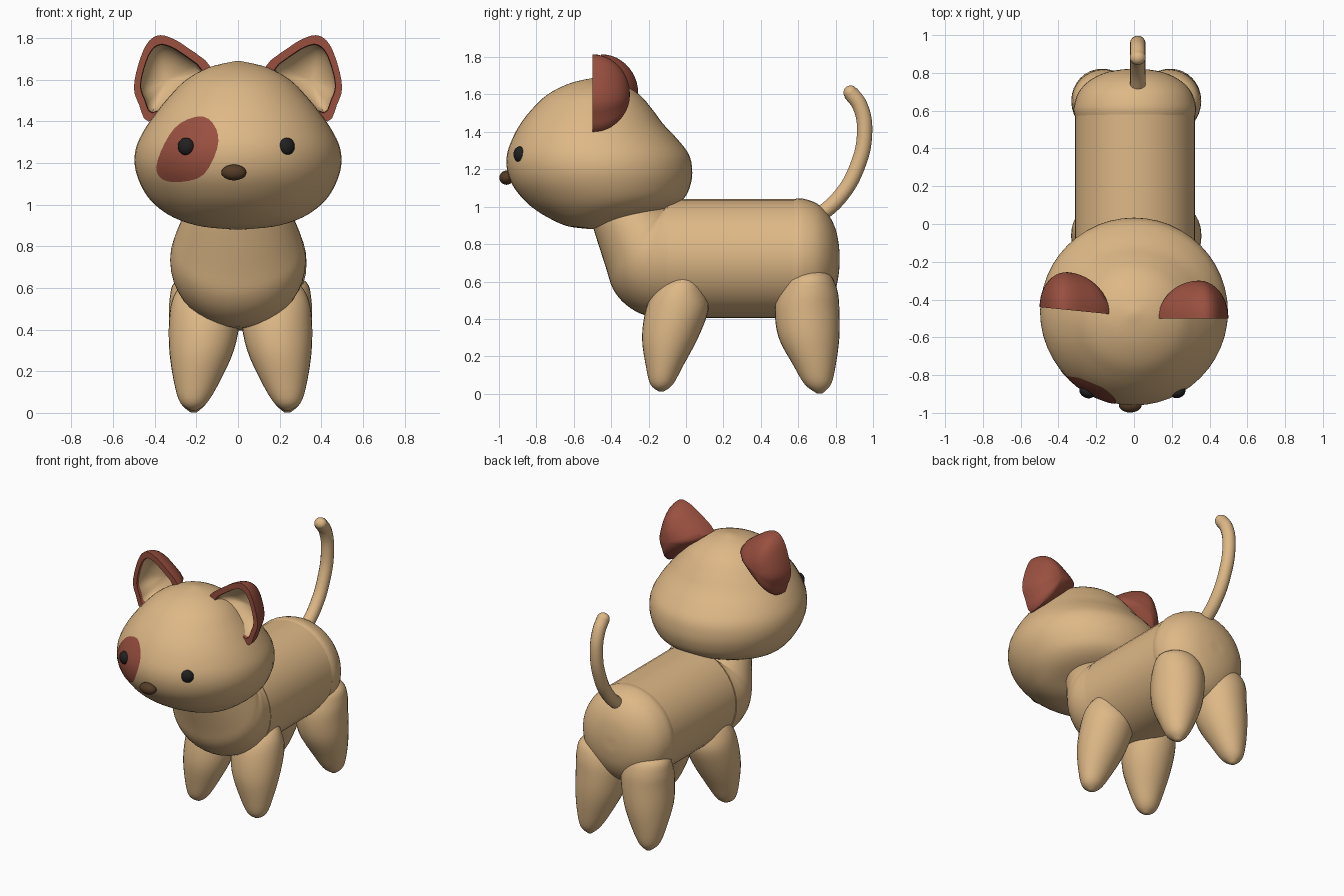
import bpy, bmesh, math
from mathutils import Vector
from mathutils.bvhtree import BVHTree

if "Cube" in bpy.data.objects:
    bpy.data.objects.remove(bpy.data.objects["Cube"])


def mat(name, *rgb):
    m = bpy.data.materials.new(name)
    m.diffuse_color = (*rgb, 1)
    m.use_nodes = True
    m.node_tree.nodes["Principled BSDF"].inputs["Base Color"].default_value = m.diffuse_color
    return m


TAN = mat("tan", 0.73, 0.48, 0.24)
RED = mat("rust", 0.32, 0.08, 0.05)
DARK = mat("dark", 0.015, 0.015, 0.015)
BROWN = mat("brown", 0.09, 0.045, 0.02)


def finish(name, rings, material, cap_start=True, cap_end=True, fix=True):
    """Bridge a list of equal point rings into a smooth object."""
    bm = bmesh.new()
    vs = [[bm.verts.new(p) for p in r] for r in rings]
    n = len(vs[0])
    for a, b in zip(vs, vs[1:]):
        for i in range(n):
            j = (i + 1) % n
            bm.faces.new((a[i], a[j], b[j], b[i]))
    if cap_start:
        bm.faces.new(vs[0][::-1])
    if cap_end:
        bm.faces.new(vs[-1])
    if fix:
        bmesh.ops.recalc_face_normals(bm, faces=bm.faces)
    me = bpy.data.meshes.new(name)
    bm.to_mesh(me)
    bm.free()
    ob = bpy.data.objects.new(name, me)
    bpy.context.collection.objects.link(ob)
    me.materials.append(material)
    bpy.ops.object.select_all(action='DESELECT')
    ob.select_set(True)
    bpy.context.view_layer.objects.active = ob
    bpy.ops.object.shade_smooth_by_angle(angle=math.radians(45))
    return ob


def spline(pts, steps=4, closed=False):
    """Catmull-Rom resampling of tuples."""
    n, out = len(pts), []
    get = (lambda i: pts[i % n]) if closed else (lambda i: pts[min(max(i, 0), n - 1)])
    for i in range(n if closed else n - 1):
        p0, p1, p2, p3 = get(i - 1), get(i), get(i + 1), get(i + 2)
        for s in range(steps):
            t = s / steps
            out.append(tuple(0.5 * (2 * b + (c - a) * t + (2 * a - 5 * b + 4 * c - d) * t * t
                                    + (3 * b - a - 3 * c + d) * t ** 3)
                             for a, b, c, d in zip(p0, p1, p2, p3)))
    return out if closed else out + [tuple(pts[-1])]


def loft(name, rows, material=TAN, seg=40, smooth=True):
    """Each row is an ellipse: side-view ends (y0,z0)-(y1,z1), half width w, centre x."""
    rings = []
    for y0, z0, y1, z1, w, cx in (spline(rows) if smooth else rows):
        ring = []
        for i in range(seg):
            a = math.tau * i / seg
            k = (1 - math.cos(a)) / 2
            ring.append((cx + w * math.sin(a), y0 + (y1 - y0) * k, z0 + (z1 - z0) * k))
        rings.append(ring)
    return finish(name, rings, material)


# Head: horizontal rings (z, front y, back y, half width)
HEAD = [(.88, -.51, -.49, .01), (.895, -.63, -.42, .17), (.93, -.715, -.31, .29),
        (.98, -.80, -.12, .375), (1.04, -.87, -.015, .435), (1.12, -.93, .025, .478),
        (1.20, -.957, .033, .497), (1.28, -.957, .015, .488), (1.36, -.93, -.045, .45),
        (1.44, -.887, -.12, .395), (1.52, -.825, -.18, .33), (1.60, -.74, -.25, .25),
        (1.66, -.62, -.35, .14), (1.69, -.49, -.46, .015)]
head = loft("head", [(f, z, b, z, w, 0) for z, f, b, w in HEAD], seg=48)

# Body barrel, rounded rump and chest curving up into the neck
loft("body", [(-.1, .405, -.1, 1.04, .318, .005), (.63, .405, .63, 1.04, .318, .005)], smooth=False)
RUMP = [(.57, .318), (.62, .324), (.70, .297), (.76, .24), (.80, .16), (.818, .07), (.82, .01)]
loft("rump", [(y, .72 - r, y, .72 + r, r, .005) for y, r in RUMP])
loft("chest", [(-.1, .405, -.1, 1.04, .32, 0), (-.22, .42, -.1, 1.03, .325, 0),
               (-.32, .475, -.1, 1.02, .325, 0), (-.39, .56, -.1, 1.01, .315, 0),
               (-.43, .68, -.1, 1.005, .30, 0), (-.5, .90, -.1, 1.0, .26, 0),
               (-.53, 1.02, -.12, 1.02, .22, 0)])

# Legs: rings (z, front y, back y, half width, centre x)
FRONT = [(.012, -.145, -.12, .015, .225), (.05, -.19, -.07, .065, .225), (.15, -.215, -.015, .11, .21),
         (.30, -.235, .065, .155, .187), (.45, -.215, .12, .17, .173), (.55, -.17, .10, .155, .17),
         (.62, -.1, .07, .11, .17), (.67, -.02, .01, .02, .17)]
HIND = [(.002, .70, .73, .015, .225), (.05, .635, .775, .065, .225), (.15, .575, .80, .11, .21),
        (.30, .495, .82, .155, .187), (.45, .475, .82, .17, .173), (.55, .50, .81, .165, .175),
        (.63, .545, .775, .135, .18), (.68, .64, .70, .03, .18)]
for label, rows in (("front_leg", FRONT), ("hind_leg", HIND)):
    for side, s in (("left", -1), ("right", 1)):
        loft(f"{label}_{side}", [(f, z, b, z, w, s * x + .012) for z, f, b, w, x in rows], seg=32)

# Ears: hollow half shells, open to the front
EAR = spline([(.13, 1.66), (.25, 1.76), (.33, 1.805), (.39, 1.812), (.44, 1.77), (.48, 1.67),
              (.5, 1.56), (.475, 1.48), (.43, 1.40), (.3, 1.48), (.2, 1.57)], 3, True)


def ear_ring(s, scale, depth):
    cx, cz = .345, 1.60
    out = []
    for x, z in EAR:
        x, z = cx + (x - cx) * scale, cz + (z - cz) * scale
        y = -.5 + depth + (.025 + .1 * (x - .15) if s < 0 else 0)
        out.append((s * x, y, z))
    return out


for side, s in (("left", -1), ("right", 1)):
    angles = [math.radians(a) for a in range(0, 89, 8)] + [math.radians(89)]
    outer = [ear_ring(s, math.cos(a), .2 * math.sin(a)) for a in angles]
    finish(f"ear_{side}", [ear_ring(s, .78, .02)] + [ear_ring(s, .8, 0)] + outer, RED, cap_start=False)
    inner = [ear_ring(s, .79 * math.cos(a), .01 + .13 * math.sin(a)) for a in angles]
    lining = finish(f"ear_lining_{side}", inner, TAN, cap_start=False)
    if sum(p.normal.y * p.area for p in lining.data.polygons) > 0:
        lining.data.flip_normals()

# Eye patch: outline filled with rings laid on the head surface
bm = bmesh.new()
bm.from_mesh(head.data)
tree = BVHTree.FromBMesh(bm)
bm.free()
PATCH = spline([(-.393, 1.18), (-.35, 1.30), (-.28, 1.39), (-.17, 1.425), (-.105, 1.365),
                (-.1, 1.27), (-.165, 1.145), (-.27, 1.11), (-.36, 1.12)], 3, True)
rings = []
for k in (1, .85, .7, .55, .4, .25, .1):
    ring = []
    for x, z in PATCH:
        hit, nor, _, _ = tree.ray_cast(Vector((-.24 + (x + .24) * k, -2, 1.265 + (z - 1.265) * k)),
                                       Vector((0, 1, 0)))
        ring.append(hit + Vector((0, -1, 0)) * .005)
    rings.append(ring)
patch = finish("eye_patch", rings, RED, cap_start=False)
if sum(p.normal.y for p in patch.data.polygons) > 0:
    patch.data.flip_normals()


def ball(name, loc, size, material, turn=0):
    bpy.ops.mesh.primitive_uv_sphere_add(segments=24, ring_count=14, location=loc, rotation=(0, 0, turn))
    ob = bpy.context.object
    ob.name = name
    ob.scale = size
    ob.data.materials.append(material)
    bpy.ops.object.shade_smooth()


# Eyes and nose
ball("eye_left", (-.25, -.89, 1.28), (.042, .03, .042), DARK, -.5)
ball("eye_right", (.235, -.89, 1.28), (.04, .03, .042), DARK, .5)
ball("nose", (-.02, -.96, 1.155), (.06, .038, .038), BROWN)

# Tail: bevelled curve with a rounded tip
cu = bpy.data.curves.new("tail", 'CURVE')
cu.dimensions = '3D'
cu.bevel_depth = .042
cu.bevel_resolution = 5
cu.materials.append(TAN)
sp = cu.splines.new('BEZIER')
path = [(.70, .94), (.82, 1.05), (.91, 1.2), (.955, 1.40), (.93, 1.54), (.88, 1.61)]
sp.bezier_points.add(len(path) - 1)
for p, (y, z) in zip(sp.bezier_points, path):
    p.co = (.02, y, z)
    p.handle_left_type = p.handle_right_type = 'AUTO'
bpy.context.collection.objects.link(bpy.data.objects.new("tail", cu))
ball("tail_tip", (.02, .88, 1.61), (.042, .038, .038), TAN)
